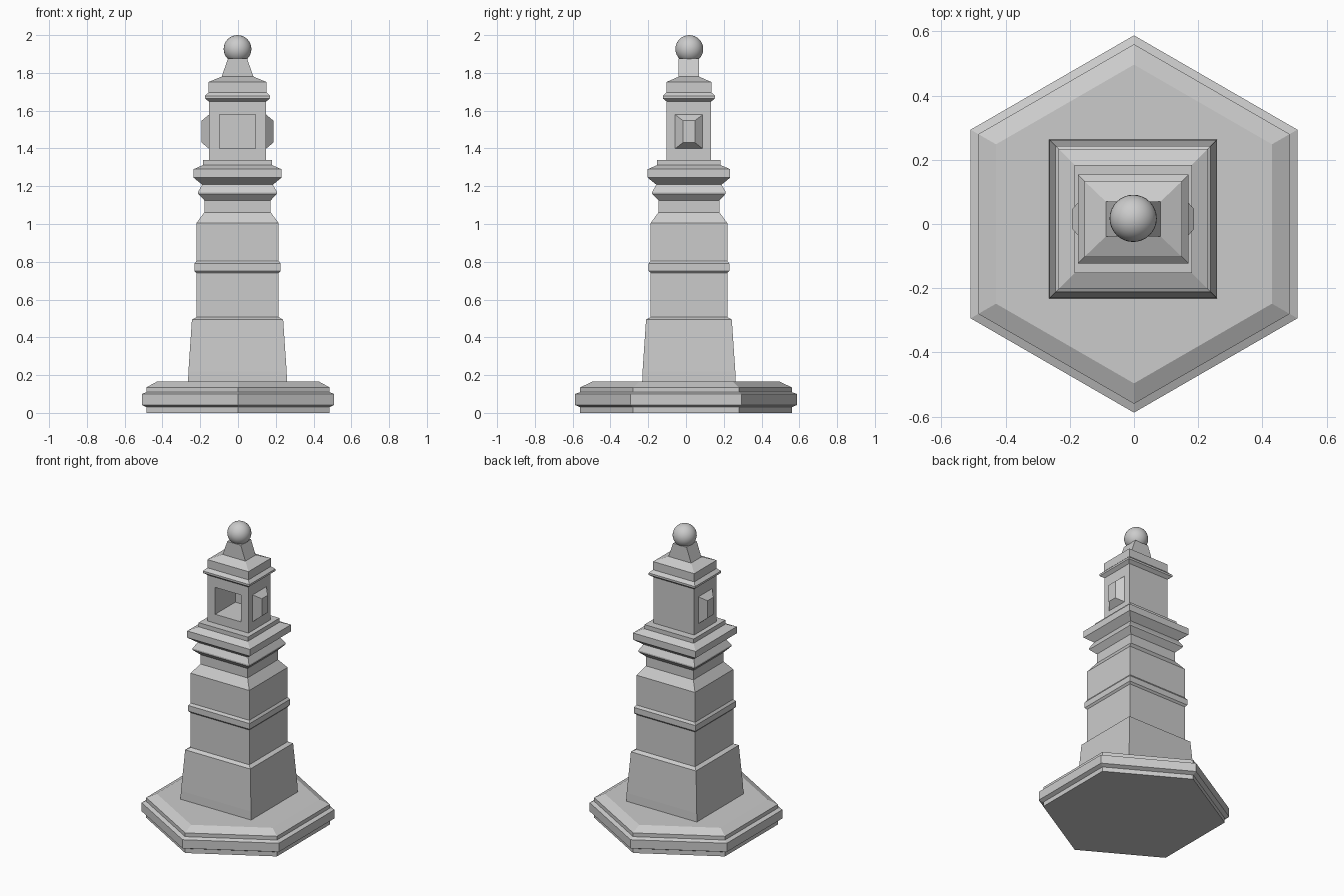
import bpy, bmesh, math

if "Cube" in bpy.data.objects:
    bpy.data.objects.remove(bpy.data.objects["Cube"])

CX, CY = -0.0025, 0.0155   # axis of the tower


def loft(name, rings):
    """Skin a stack of equal-count point rings and cap both ends."""
    bm = bmesh.new()
    loops = [[bm.verts.new(p) for p in ring] for ring in rings]
    n = len(loops[0])
    for a, b in zip(loops, loops[1:]):
        for i in range(n):
            j = (i + 1) % n
            bm.faces.new((a[i], a[j], b[j], b[i]))
    bm.faces.new(loops[0][::-1])
    bm.faces.new(loops[-1])
    bmesh.ops.recalc_face_normals(bm, faces=bm.faces)
    mesh = bpy.data.meshes.new(name)
    bm.to_mesh(mesh)
    bm.free()
    ob = bpy.data.objects.new(name, mesh)
    bpy.context.collection.objects.link(ob)
    return ob


def rect(hx, hy, z):
    return [(CX + sx * hx, CY + sy * hy, z)
            for sx, sy in ((-1, -1), (1, -1), (1, 1), (-1, 1))]


def hexagon(apothem, z):
    r = apothem / math.cos(math.pi / 6)
    return [(r * math.cos(math.radians(30 + 60 * i)),
             r * math.sin(math.radians(30 + 60 * i)), z) for i in range(6)]


# Hexagonal stepped base
base = [(0.485, 0), (0.485, 0.03), (0.509, 0.042), (0.509, 0.10), (0.485, 0.11),
        (0.485, 0.135), (0.43, 0.165)]
loft("hexagonal_base", [hexagon(a, z) for a, z in base])

# Rectangular shaft with plinth, band and cornice
shaft = [(0.262, 0.16), (0.260, 0.22), (0.2415, 0.494), (0.2175, 0.507),
         (0.2175, 0.74), (0.2285, 0.752), (0.2285, 0.79), (0.2175, 0.805),
         (0.2175, 1.005), (0.1755, 1.062), (0.1755, 1.125), (0.209, 1.16),
         (0.209, 1.17), (0.187, 1.208), (0.2325, 1.245), (0.2325, 1.29),
         (0.1825, 1.312), (0.1825, 1.34)]
loft("shaft", [rect(h, h - 0.0145, z) for h, z in shaft])

# Lantern room with its roof moulding
lantern = [(0.1515, 1.335), (0.1515, 1.648), (0.1725, 1.665), (0.1725, 1.678),
           (0.1525, 1.697), (0.1525, 1.752)]
room = loft("lantern_room", [rect(h, h - 0.034, z) for h, z in lantern]
            + [rect(0.085, 0.054, 1.78)])

# Deep window recess, open at the front only
front = CY - 0.1175
cut = loft("window_cutter", [[(x, y, z) for x, y in
           ((-0.0975, front - 0.1), (0.0925, front - 0.1),
            (0.0925, front + 0.213), (-0.0975, front + 0.213))]
           for z in (1.40, 1.58)])
cut.hide_render = True
cut.hide_viewport = True
mod = room.modifiers.new("window", "BOOLEAN")
mod.object = cut
mod.operation = "DIFFERENCE"
mod.solver = "EXACT"

# Bevelled panels on both sides of the lantern room
for name, s in (("left_panel", -1), ("right_panel", 1)):
    loft(name, [[(CX + s * x, 0.005 + sy * hy, 1.489 + sz * hz)
                 for sy, sz in ((-1, -1), (1, -1), (1, 1), (-1, 1))]
                for x, hy, hz in ((0.148, 0.062 + 0.011, 0.09),
                                  (0.1515, 0.073, 0.09), (0.190, 0.031, 0.058))])
    bpy.data.objects[name].location.y = CY - 0.005

# Finial block tapering in x only
loft("finial_block", [rect(0.085, 0.054, 1.778), rect(0.05, 0.054, 1.877)])

# Ball on top
bpy.ops.mesh.primitive_uv_sphere_add(segments=32, ring_count=16, radius=0.0735,
                                     location=(CX, CY + 0.002, 1.9265))
bpy.context.object.name = "finial_ball"
bpy.ops.object.shade_smooth_by_angle()
